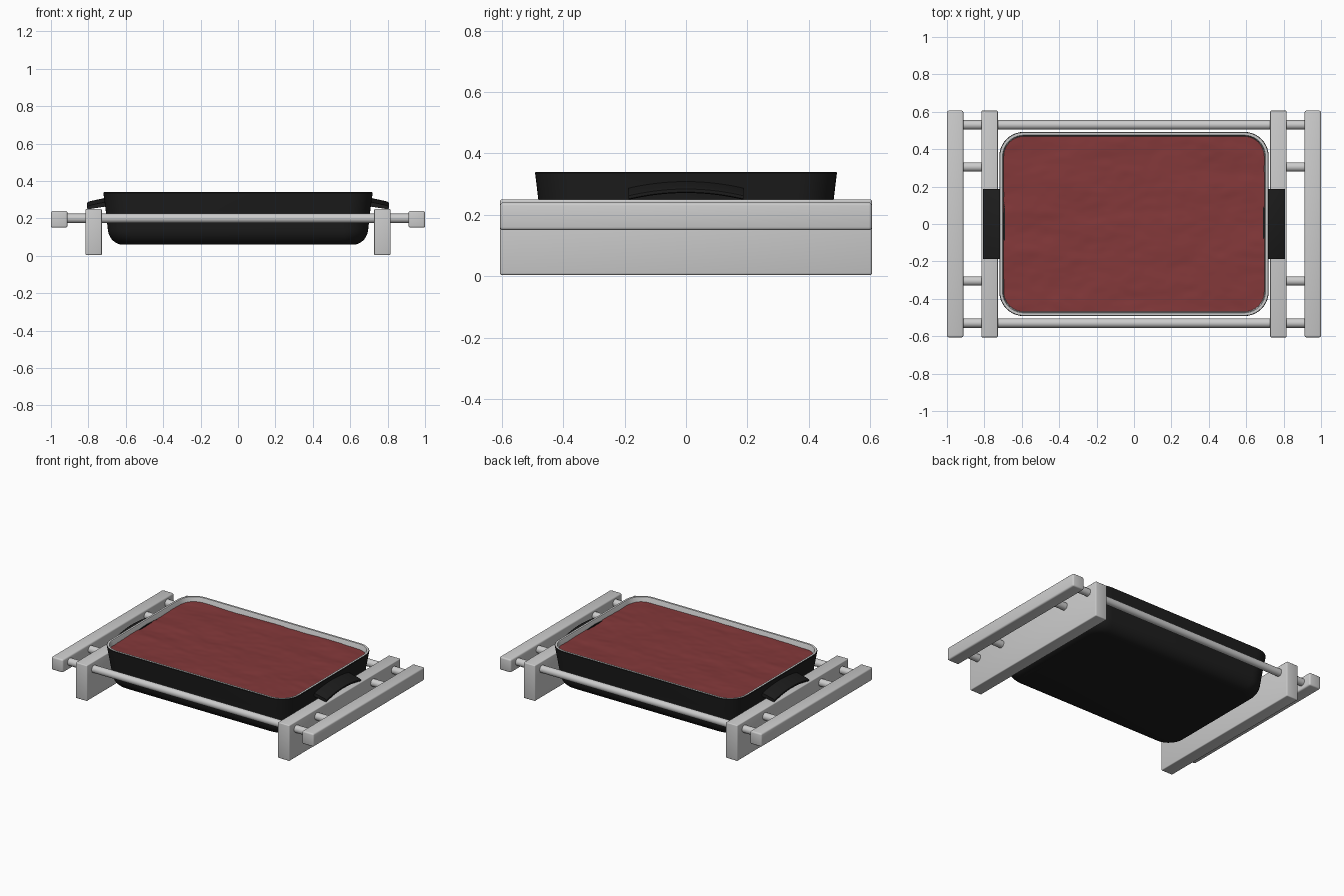
import bpy, bmesh, math
from mathutils import Vector, noise

if "Cube" in bpy.data.objects:
    bpy.data.objects.remove(bpy.data.objects["Cube"])


def material(name, color):
    m = bpy.data.materials.new(name)
    m.diffuse_color = (*color, 1)
    m.use_nodes = True
    m.node_tree.nodes["Principled BSDF"].inputs["Base Color"].default_value = m.diffuse_color
    return m


BLACK = material("black_enamel", (0.012, 0.012, 0.012))
WHITE = material("pale_enamel", (0.65, 0.65, 0.65))
RED = material("red_filling", (0.23, 0.04, 0.042))


def finish(bm, name, mat=None, angle=35):
    bmesh.ops.recalc_face_normals(bm, faces=bm.faces)
    me = bpy.data.meshes.new(name)
    bm.to_mesh(me)
    bm.free()
    ob = bpy.data.objects.new(name, me)
    bpy.context.collection.objects.link(ob)
    if mat:
        me.materials.append(mat)
    bpy.ops.object.select_all(action='DESELECT')
    ob.select_set(True)
    bpy.context.view_layer.objects.active = ob
    bpy.ops.object.shade_smooth_by_angle(angle=math.radians(angle))
    return ob


def beam(name, x, z0, z1, width, length, bevel):
    bm = bmesh.new()
    bmesh.ops.create_cube(bm, size=1)
    for v in bm.verts:
        v.co = Vector((x + v.co.x * width, v.co.y * length,
                       (z0 + z1) / 2 + v.co.z * (z1 - z0)))
    bmesh.ops.bevel(bm, geom=bm.edges[:], offset=bevel, segments=3,
                    profile=0.5, affect='EDGES')
    finish(bm, name)


def rod(name, x0, x1, y, z=0.2, r=0.025):
    bm = bmesh.new()
    bmesh.ops.create_cone(bm, cap_ends=True, segments=32, radius1=r, radius2=r, depth=x1 - x0)
    for v in bm.verts:
        v.co = Vector(((x0 + x1) / 2 + v.co.z, y + v.co.x, z + v.co.y))
    finish(bm, name)


def rounded_ring(bm, hx, hy, r, z, n=10):
    ring = []
    for k, (sx, sy) in enumerate([(1, 1), (-1, 1), (-1, -1), (1, -1)]):
        for i in range(n + 1):
            a = (k + i / n) * math.pi / 2
            ring.append(bm.verts.new((sx * (hx - r) + r * math.cos(a),
                                      sy * (hy - r) + r * math.sin(a), z)))
    return ring


def loft(name, sections, mat):
    bm = bmesh.new()
    rings = [rounded_ring(bm, *s) for s in sections]
    for a, b in zip(rings, rings[1:]):
        for i in range(len(a)):
            j = (i + 1) % len(a)
            bm.faces.new((a[i], a[j], b[j], b[i]))
    bm.faces.new(rings[0])
    return finish(bm, name, mat)


# Carrier frame: boards, grips and rods
for s, side in ((-1, "left"), (1, "right")):
    beam(side + "_side_board", s * 0.772, 0.004, 0.25, 0.088, 1.212, 0.006)
    beam(side + "_grip_bar", s * 0.956, 0.15, 0.24, 0.088, 1.212, 0.01)
    for y, end in ((-0.305, "front"), (0.305, "back")):
        rod(f"{side}_{end}_short_rod", min(s * 0.80, s * 0.93), max(s * 0.80, s * 0.93), y)
for y, end in ((-0.53, "front"), (0.53, "back")):
    rod(end + "_long_rod", -0.93, 0.93, y)

# Dish outside: rounded foot then slightly flaring wall
outer = []
for i in range(9):
    a = i / 8 * math.pi / 2
    o = 0.08 * (1 - math.sin(a))
    outer.append((0.697 - o, 0.468 - o, 0.13 - o * 0.6, 0.06 + 0.09 * (1 - math.cos(a))))
outer += [(0.707, 0.480, 0.13, 0.24), (0.72, 0.492, 0.13, 0.337), (0.717, 0.489, 0.127, 0.34)]
loft("dish_outside", outer, BLACK)

# Dish lining with rim
lining = [(0.62, 0.39, 0.06, 0.085), (0.665, 0.437, 0.09, 0.11), (0.682, 0.455, 0.10, 0.16),
          (0.699, 0.471, 0.109, 0.333), (0.703, 0.475, 0.113, 0.34), (0.717, 0.489, 0.127, 0.34)]
loft("dish_lining", lining, WHITE)

# Arched dish handles
for s, side in ((-1, "left"), (1, "right")):
    bm = bmesh.new()
    rows = []
    for i in range(25):
        t = i / 12 - 1
        d = -0.022 * t * t
        rows.append([bm.verts.new((s * x, 0.187 * t, z + d)) for x, z in
                     ((0.69, 0.314), (0.795, 0.291), (0.806, 0.284), (0.806, 0.274),
                      (0.80, 0.271), (0.69, 0.288))])
    for a, b in zip(rows, rows[1:]):
        for k in range(6):
            bm.faces.new((a[k], a[(k + 1) % 6], b[(k + 1) % 6], b[k]))
    bm.faces.new(rows[0])
    bm.faces.new(rows[-1])
    finish(bm, side + "_dish_handle", BLACK)

# Filling: uneven surface fitted to the rounded rectangle, with a skirt
bm = bmesh.new()
HX, HY, R = 0.697, 0.469, 0.107
bmesh.ops.create_grid(bm, x_segments=110, y_segments=74, size=1)
for v in bm.verts:
    x, y = v.co.x * HX, v.co.y * HY
    q = Vector((max(-HX + R, min(HX - R, x)), max(-HY + R, min(HY - R, y))))
    d = Vector((x, y)) - q
    if d.length > 1e-6:
        d *= max(abs(d.x), abs(d.y)) / d.length
    p = q + d
    h = 0.005 * noise.noise(Vector((p.x * 4, p.y * 9, 1.3)))
    h += 0.002 * noise.noise(Vector((p.x * 13, p.y * 24, 7.1)))
    v.co = Vector((p.x, p.y, 0.308 + h))
rim = [e for e in bm.edges if e.is_boundary]
res = bmesh.ops.extrude_edge_only(bm, edges=rim)
for v in res["geom"]:
    if isinstance(v, bmesh.types.BMVert):
        v.co = Vector((v.co.x * 0.985, v.co.y * 0.98, 0.22))
finish(bm, "filling", RED, 50)
